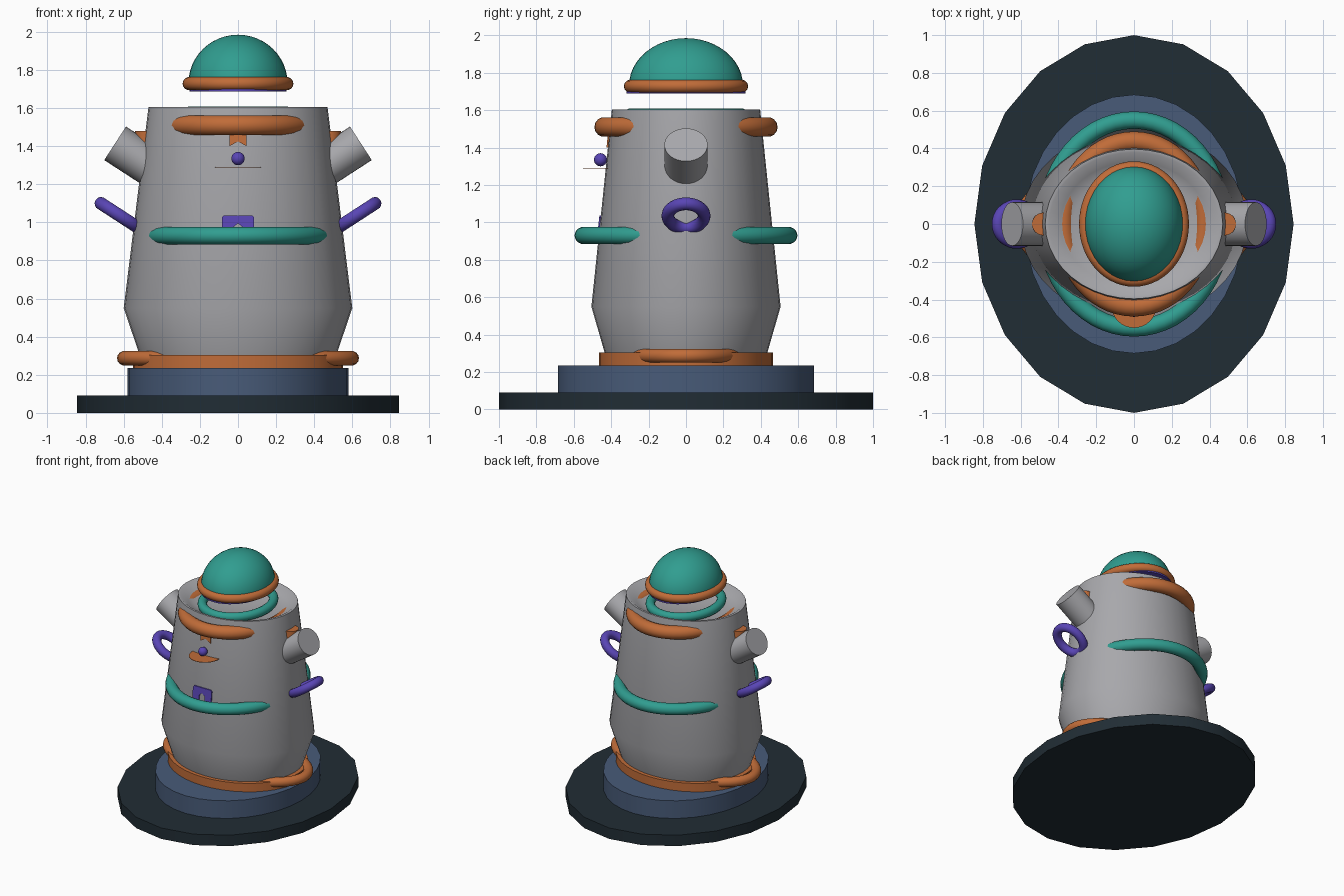
import bpy
import bmesh
import math
from mathutils import Matrix, Vector

cube = bpy.data.objects.get("Cube")
if cube:
    bpy.data.objects.remove(cube, do_unlink=True)


def material(name, rgb):
    m = bpy.data.materials.new(name)
    m.use_nodes = True
    colour = (*rgb, 1)
    m.diffuse_color = colour
    m.node_tree.nodes["Principled BSDF"].inputs["Base Color"].default_value = colour
    return m


GREY = material("light grey", (0.39, 0.39, 0.41))
TEAL = material("teal", (0.03, 0.34, 0.28))
ORANGE = material("orange", (0.53, 0.15, 0.04))
PURPLE = material("purple", (0.10, 0.06, 0.46))
BLUE = material("slate blue", (0.065, 0.105, 0.19))
DARK = material("dark slate", (0.015, 0.026, 0.035))


def finish(name, bm, mat, smooth=True, angle=40):
    bmesh.ops.recalc_face_normals(bm, faces=bm.faces)
    mesh = bpy.data.meshes.new(name)
    bm.to_mesh(mesh)
    bm.free()
    mesh.materials.append(mat)
    ob = bpy.data.objects.new(name, mesh)
    bpy.context.collection.objects.link(ob)
    if smooth:
        bpy.ops.object.select_all(action="DESELECT")
        ob.select_set(True)
        bpy.context.view_layer.objects.active = ob
        bpy.ops.object.shade_smooth_by_angle(angle=math.radians(angle))
    return ob


def lathe(name, profile, mat, ratio=1, sides=40, smooth=True):
    """Revolve (x radius, z) points; ratio stretches the depth."""
    bm = bmesh.new()
    rings = []
    for r, z in profile:
        if r == 0:
            rings.append([bm.verts.new((0, 0, z))] * sides)
        else:
            angles = [math.tau * i / sides for i in range(sides)]
            rings.append([bm.verts.new((r * math.cos(a), r * ratio * math.sin(a), z))
                          for a in angles])
    for low, high in zip(rings, rings[1:]):
        for i in range(sides):
            j = (i + 1) % sides
            corners = list(dict.fromkeys((low[i], low[j], high[j], high[i])))
            bm.faces.new(corners)
    return finish(name, bm, mat, smooth)


def disc(name, rx, ry, z0, z1, mat, sides=40):
    return lathe(name, [(0, z0), (rx, z0), (rx, z1), (0, z1)], mat, ry / rx, sides)


def ring(name, rx, ry, tube, mat, matrix):
    """Elliptical torus; rx and ry follow the tube centre."""
    bm = bmesh.new()
    n, k = 56, 14
    grid = []
    for i in range(n):
        a = math.tau * i / n
        centre = Vector((rx * math.cos(a), ry * math.sin(a), 0))
        out = Vector((ry * math.cos(a), rx * math.sin(a), 0)).normalized()
        grid.append([bm.verts.new(centre + tube * (out * math.cos(math.tau * j / k)
                     + Vector((0, 0, math.sin(math.tau * j / k))))) for j in range(k)])
    for i in range(n):
        for j in range(k):
            i2, j2 = (i + 1) % n, (j + 1) % k
            bm.faces.new((grid[i][j], grid[i2][j], grid[i2][j2], grid[i][j2]))
    bm.transform(matrix)
    return finish(name, bm, mat, angle=60)


def level_ring(name, rx, ry, tube, z, mat):
    return ring(name, rx, ry, tube, mat, Matrix.Translation((0, 0, z)))


def front_plate(name, half_outline, y_low, y_high, mat):
    """Mirrored outline as a thin plate leaning with the body front."""
    points = half_outline + [(-x, z) for x, z in reversed(half_outline) if x]
    zs = [z for _, z in points]
    low, span = min(zs), max(zs) - min(zs)
    bm = bmesh.new()
    verts = [bm.verts.new((x, y_low + (y_high - y_low) * (z - low) / span, z))
             for x, z in points]
    face = bm.faces.new(verts)
    made = bmesh.ops.extrude_face_region(bm, geom=[face])["geom"]
    moved = [v for v in made if isinstance(v, bmesh.types.BMVert)]
    bmesh.ops.translate(bm, verts=moved, vec=(0, 0.009, 0))
    return finish(name, bm, mat, smooth=False)


# Stepped stand
disc("stand_base", 0.845, 1.0, 0, 0.09, DARK, 20)
disc("stand_step", 0.58, 0.685, 0.09, 0.235, BLUE, 32)
disc("foot_plate", 0.55, 0.465, 0.235, 0.305, ORANGE)
level_ring("foot_ring", 0.597, 0.325, 0.038, 0.287, ORANGE)

# Hollow-topped body
lathe("body", [(0, 0.3), (0.515, 0.3), (0.6, 0.55), (0.47, 1.605),
               (0.45, 1.605), (0.39, 1.565), (0.32, 1.54), (0, 1.53)], GREY, 0.843)

# Bands that surface on the front and back
level_ring("waist_band", 0.468, 0.55, 0.046, 0.93, TEAL)
level_ring("neck_band", 0.372, 0.437, 0.053, 1.51, ORANGE)
level_ring("top_ring", 0.25, 0.297, 0.035, 1.575, TEAL)

# Floating domed lid
steps = 12
dome = [(0.26 * math.cos(math.pi / 2 * i / steps), 1.73 + 0.255 * math.sin(math.pi / 2 * i / steps))
        for i in range(steps)]
lathe("lid_dome", [(0, 1.73)] + dome + [(0, 1.985)], TEAL, 1.173)
level_ring("lid_rim", 0.256, 0.297, 0.035, 1.728, ORANGE)
disc("lid_underside", 0.255, 0.318, 1.688, 1.715, PURPLE)

# Arms, shoulder pads and side loops
for side, label in ((1, "left"), (-1, "right")):
    tilt = math.radians(33)
    outward = Vector((side * math.cos(tilt), 0, math.sin(tilt)))
    turn = outward.to_track_quat("Z", "Y").to_matrix().to_4x4()
    bm = bmesh.new()
    bmesh.ops.create_cone(bm, cap_ends=True, segments=32, radius1=0.105,
                          radius2=0.105, depth=0.34)
    bm.transform(Matrix.Translation(Vector((side * 0.645, 0, 1.415)) - outward * 0.17)
                 @ turn)
    bmesh.ops.scale(bm, vec=(1, 1.1, 1), verts=bm.verts)
    finish(label + "_arm", bm, GREY)

    pad = disc(label + "_shoulder_pad", 0.06, 0.06, 1.4, 1.48, ORANGE, 24)
    pad.location.x = side * 0.48

    tilt_loop = Matrix.Rotation(-side * math.radians(33), 4, "Y")
    ring(label + "_loop", 0.118, 0.097, 0.034, PURPLE,
         Matrix.Translation((side * 0.62, 0, 1.035)) @ tilt_loop)

# Face: brow mark, round nose and thin lip
front_plate("brow_mark", [(0, 1.425), (0.045, 1.4), (0.045, 1.5)], -0.425, -0.415, ORANGE)
bm = bmesh.new()
bmesh.ops.create_uvsphere(bm, u_segments=20, v_segments=12, radius=0.035)
bm.transform(Matrix.Translation((0, -0.457, 1.335)))
finish("nose", bm, PURPLE)
lip = disc("lip", 0.12, 0.12, 1.288, 1.291, ORANGE, 32)
lip.location.y = -0.43

# Chest badge with a notched lower edge
front_plate("chest_badge", [(0, 0.995), (0.025, 0.975), (0.025, 0.92), (0.085, 0.92),
                            (0.085, 1.025), (0.075, 1.037)], -0.476, -0.463, PURPLE)
